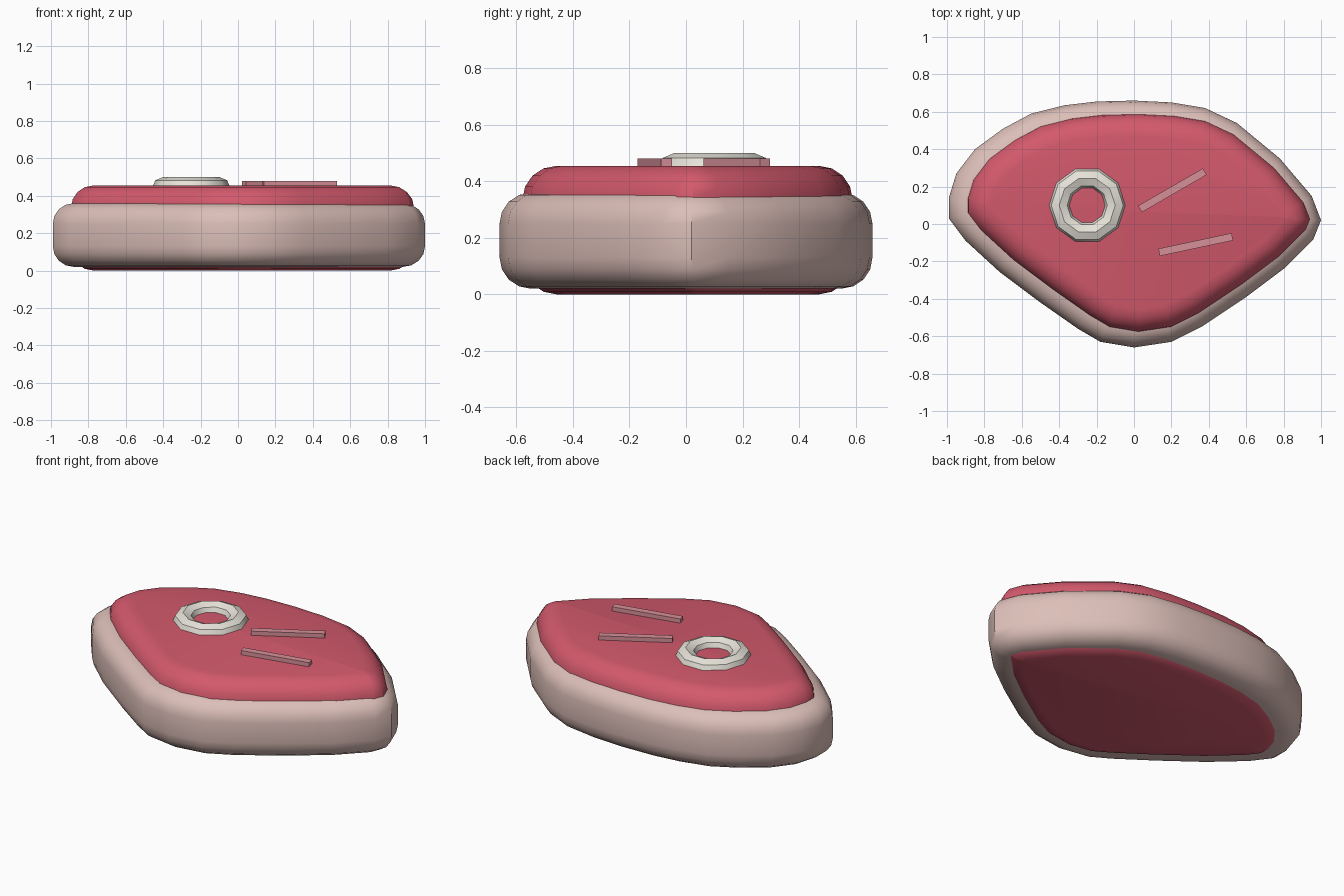
import bpy, bmesh, math
from mathutils import Vector

cube = bpy.data.objects.get("Cube")
if cube:
    bpy.data.objects.remove(cube)


def material(name, color):
    mat = bpy.data.materials.new(name)
    mat.use_nodes = True
    mat.diffuse_color = (*color, 1)
    mat.node_tree.nodes["Principled BSDF"].inputs["Base Color"].default_value = (*color, 1)
    return mat


meat_red = material("meat red", (0.65, 0.1, 0.15))
fat_pink = material("fat pink", (0.72, 0.52, 0.48))
bone_white = material("bone white", (0.8, 0.77, 0.7))
streak_pink = material("streak pink", (0.68, 0.28, 0.32))

# Outer outline of the slab, counter-clockwise seen from above
OUTLINE = [Vector(p) for p in (
    (1, .02), (.95, .15), (.78, .35), (.55, .54), (.38, .62), (.2, .65), (0, .66),
    (-.2, .655), (-.37, .635), (-.55, .59), (-.7, .51), (-.85, .4), (-.95, .27),
    (-.99, .14), (-.99, .03), (-.9, -.09), (-.72, -.255), (-.5, -.42), (-.3, -.56),
    (-.18, -.63), (0, -.66), (.2, -.63), (.36, -.55), (.6, -.39), (.8, -.24), (.96, -.08))]


def inset(points, distance):
    """Move a closed outline inward by a constant distance."""
    result = []
    for i, p in enumerate(points):
        a = (p - points[i - 1]).normalized()
        b = (points[(i + 1) % len(points)] - p).normalized()
        t = (a + b).normalized()
        result.append(p + Vector((-t.y, t.x)) * distance / max(t.dot(a), 0.7))
    return result


def finish(obj, mat, smooth=True):
    obj.data.materials.append(mat)
    if smooth:
        bpy.ops.object.select_all(action='DESELECT')
        obj.select_set(True)
        bpy.context.view_layer.objects.active = obj
        bpy.ops.object.shade_smooth_by_angle(angle=math.radians(40))
    return obj


def rounded_slab(name, outline, bottom, top, radius, mat, steps=4):
    """Loft a closed outline into a slab with rounded rims."""
    arc = [math.pi / 2 * i / steps for i in range(steps + 1)]
    profile = [(radius * (1 - math.sin(a)), bottom + radius * (1 - math.cos(a))) for a in arc]
    profile += [(d, top + bottom - z) for d, z in reversed(profile)]
    bm = bmesh.new()
    rings = [[bm.verts.new((p.x, p.y, z)) for p in inset(outline, d)] for d, z in profile]
    n = len(outline)
    for low, high in zip(rings, rings[1:]):
        for i in range(n):
            j = (i + 1) % n
            bm.faces.new((low[i], low[j], high[j], high[i]))
    bm.faces.new(rings[-1])
    bm.faces.new(rings[0][::-1])
    mesh = bpy.data.meshes.new(name)
    bm.to_mesh(mesh)
    bm.free()
    obj = bpy.data.objects.new(name, mesh)
    bpy.context.collection.objects.link(obj)
    return finish(obj, mat)


# Fat rim and the taller meat core inside it
rounded_slab("fat_rim", OUTLINE, 0.02, 0.36, 0.11, fat_pink)
core = [p + Vector((0.022, 0.005)) for p in inset(OUTLINE, 0.075)]
rounded_slab("meat_core", core, 0, 0.455, 0.12, meat_red)

# Bone ring
bpy.ops.mesh.primitive_torus_add(location=(-0.25, 0.1, 0.44), major_segments=10,
                                 minor_segments=8, major_radius=0.15, minor_radius=0.06)
bone = bpy.context.object
bone.name = "bone_ring"
finish(bone, bone_white)

# Fat streaks on the top
for name, x, y, angle in (("back_streak", 0.205, 0.18, 30), ("front_streak", 0.33, -0.11, 12)):
    bpy.ops.mesh.primitive_cube_add(size=1, location=(x, y, 0.46),
                                    rotation=(0, 0, math.radians(angle)))
    streak = bpy.context.object
    streak.name = name
    streak.scale = (0.4, 0.04, 0.04)
    finish(streak, streak_pink, smooth=False)
